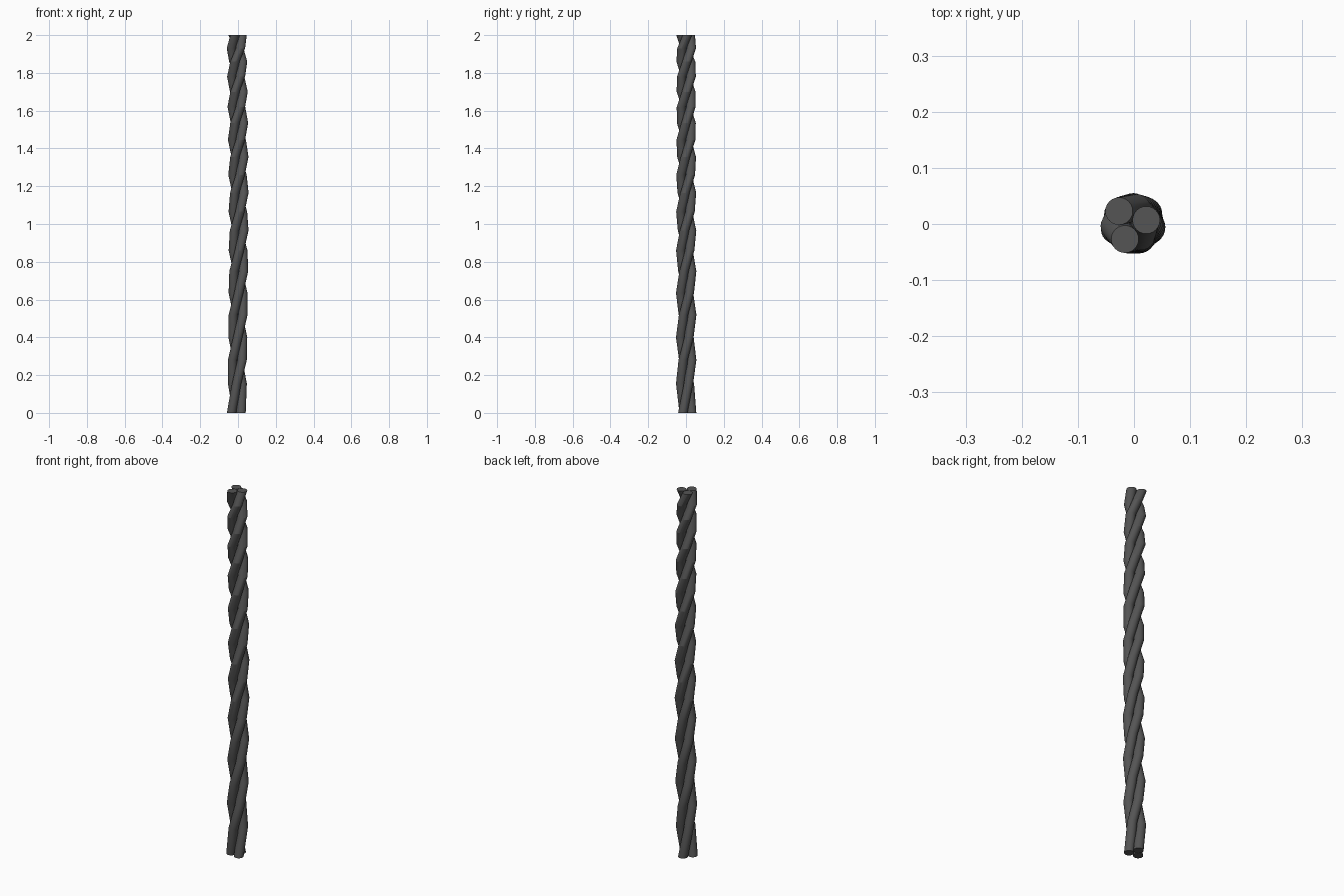
import bpy, bmesh
from math import sin, cos, pi, radians

if "Cube" in bpy.data.objects:
    bpy.data.objects.remove(bpy.data.objects["Cube"])

# ring heights: segments get shorter towards the top
HEIGHTS = [0, .155, .28, .40, .52, .635, .75, .86, .965, 1.065, 1.165,
           1.26, 1.355, 1.445, 1.535, 1.62, 1.70, 1.78, 1.86, 1.93, 2]
SIDES, STRAND_R, HELIX_R = 24, 0.0245, 0.0295
TOP_ANGLE, STEP = radians(12), radians(62.5)

mat = bpy.data.materials.new("dark_grey")
mat.diffuse_color = (0.09, 0.09, 0.09, 1)
mat.use_nodes = True
mat.node_tree.nodes["Principled BSDF"].inputs["Base Color"].default_value = mat.diffuse_color


def strand(name, phase):
    bm = bmesh.new()
    rings = []
    last = len(HEIGHTS) - 1
    for i, z in enumerate(HEIGHTS):
        a = TOP_ANGLE + phase + (i - last) * STEP
        # the rope axis bows slightly to +x at mid height
        cx = -0.007 + 0.010 * sin(pi * z / 2) + HELIX_R * cos(a)
        cy = 0.001 + HELIX_R * sin(a)
        rings.append([bm.verts.new((cx + STRAND_R * cos(2 * pi * k / SIDES),
                                    cy + STRAND_R * sin(2 * pi * k / SIDES), z))
                      for k in range(SIDES)])
    for r0, r1 in zip(rings, rings[1:]):
        for k in range(SIDES):
            n = (k + 1) % SIDES
            bm.faces.new((r0[k], r0[n], r1[n], r1[k]))
    # flat end caps
    bm.faces.new(rings[0][::-1])
    bm.faces.new(rings[-1])
    me = bpy.data.meshes.new(name)
    bm.to_mesh(me)
    bm.free()
    me.materials.append(mat)
    ob = bpy.data.objects.new(name, me)
    bpy.context.collection.objects.link(ob)
    ob.select_set(True)
    bpy.context.view_layer.objects.active = ob


# three twisted strands
for s in range(3):
    strand(f"rope_strand_{s + 1}", s * 2 * pi / 3)
bpy.ops.object.shade_smooth_by_angle(angle=radians(16))
